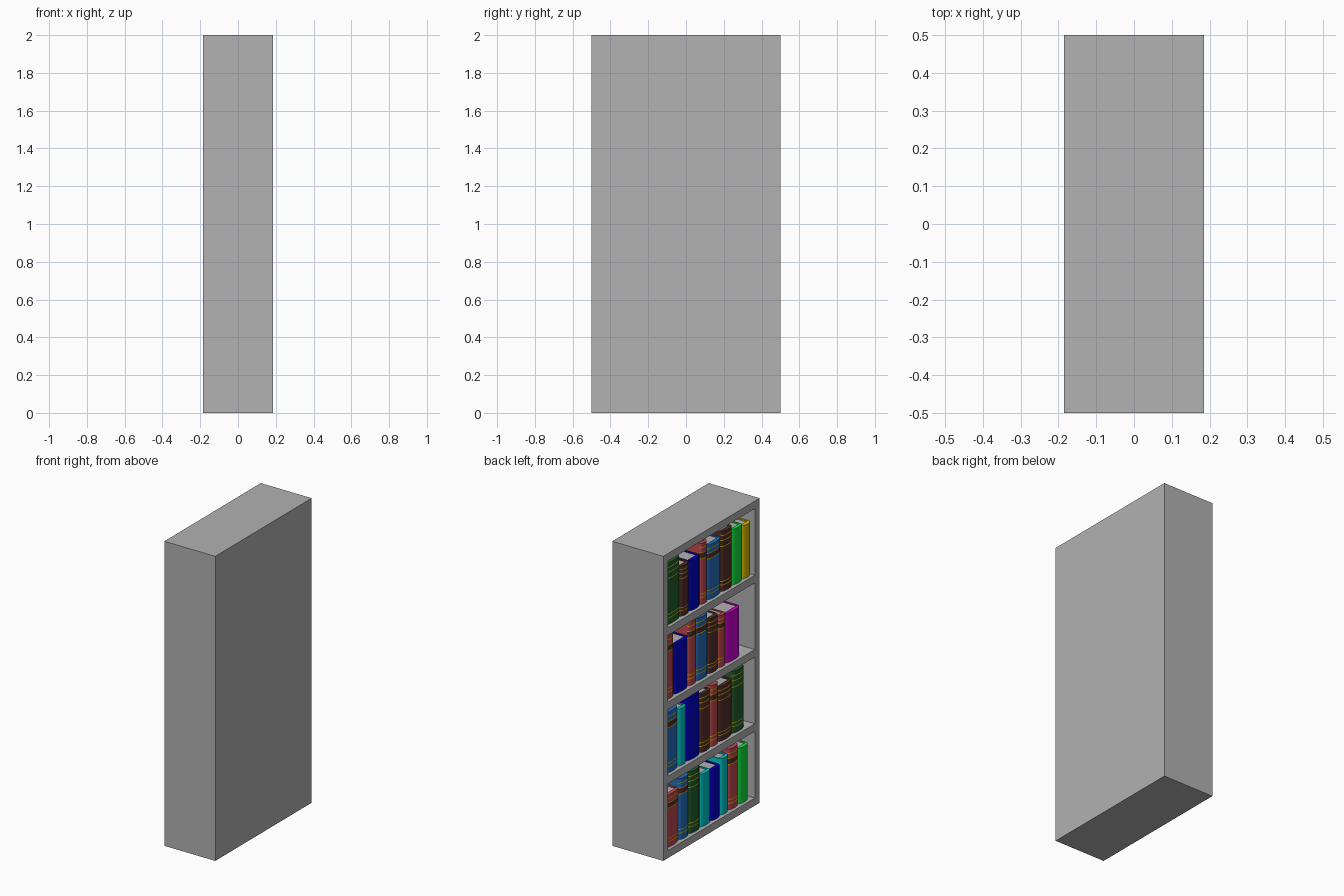
import bpy, bmesh, math

if "Cube" in bpy.data.objects:
    bpy.data.objects.remove(bpy.data.objects["Cube"])


def srgb(r, g, b):
    lin = [((c / 255 + 0.055) / 1.055) ** 2.4 if c > 10 else c / 255 / 12.92 for c in (r, g, b)]
    return (*lin, 1)


COLOURS = {
    "grey": (178, 178, 178), "dark_green": (32, 92, 42), "brown": (84, 46, 42),
    "dark_blue": (0, 0, 200), "red": (190, 72, 76), "blue": (36, 110, 186),
    "green": (18, 222, 60), "yellow": (214, 190, 0), "cyan": (0, 200, 200),
    "magenta": (200, 0, 208),
}
MATS = {}
for name, rgb in COLOURS.items():
    MATS[name] = bpy.data.materials.new(name)
    MATS[name].diffuse_color = srgb(*rgb)


def finish(bm, name, mats):
    bmesh.ops.recalc_face_normals(bm, faces=bm.faces)
    me = bpy.data.meshes.new(name)
    bm.to_mesh(me)
    bm.free()
    for m in mats:
        me.materials.append(MATS[m])
    ob = bpy.data.objects.new(name, me)
    bpy.context.collection.objects.link(ob)
    return ob


def box(name, x, y, z, mat="grey"):
    bm = bmesh.new()
    bmesh.ops.create_cube(bm, size=1)
    for v in bm.verts:
        v.co = [lo + (hi - lo) * (c + 0.5) for c, (lo, hi) in zip(v.co, (x, y, z))]
    return finish(bm, name, [mat])


# Case: sides, back, shelves
HX, HY, T, BACK = 0.185, 0.5, 0.05, 0.03
PITCH = (2 - T) / 4
box("left_side", (-HX, HX), (HY - T, HY), (0, 2))
box("right_side", (-HX, HX), (-HY, -HY + T), (0, 2))
box("back_panel", (HX - BACK, HX), (-HY + T, HY - T), (0, 2))
for i in range(5):
    box(f"shelf_{i}", (-HX, HX - BACK), (-HY + T, HY - T), (i * PITCH, i * PITCH + T))

# Books: rounded spine and two boards as one U profile, plus page block
TIP, DEPTH, BOARD = -0.165, 0.27, 0.008
BANDED = {"red", "brown", "dark_green", "blue"}
LABELLED = {"red", "blue"}


def book(name, colour, y_hi, y_lo, z0, height):
    h = (y_hi - y_lo) / 2 - 0.001
    yc = (y_hi + y_lo) / 2
    bulge = min(0.02, h * 0.5)
    prof = []
    for k in range(9):
        a = math.pi * (k / 8 - 0.5)
        prof.append((bulge * (1 - math.cos(a)), h * math.sin(a)))
    inner = bulge + 0.006
    i_h = h - BOARD
    prof += [(DEPTH, h), (DEPTH, i_h), (inner, i_h),
             (inner, -i_h), (DEPTH, -i_h), (DEPTH, -h)]

    # levels: (top fraction, material of spine below it)
    levels = [(1, 0)]
    if colour in BANDED:
        label = 2 if colour in LABELLED else 0
        levels = []
        for f, below, width in ((0.10, 0, 0.013), (0.16, 0, 0.013), (0.74, 0, 0.013),
                                (0.84, label, 0.013), (0.92, 0, 0.013)):
            levels += [(f, below), (f + width, 1)]
        levels.append((1, 0))

    bm = bmesh.new()
    n = len(prof)
    ring = [bm.verts.new((TIP + x, yc + y, z0)) for x, y in prof]
    bm.faces.new(ring)
    for frac, mat in levels:
        new = [bm.verts.new((TIP + x, yc + y, z0 + frac * height)) for x, y in prof]
        for k in range(n):
            f = bm.faces.new((ring[k], ring[(k + 1) % n], new[(k + 1) % n], new[k]))
            f.smooth = True
            if k < 8:
                f.material_index = mat
        ring = new
    bm.faces.new(ring)
    ob = finish(bm, name + "_cover", [colour, "yellow", "brown"])
    ob.data.set_sharp_from_angle(angle=math.radians(40))

    box(name + "_pages", (TIP + inner, TIP + DEPTH - 0.008), (yc - i_h, yc + i_h),
        (z0 + 0.006, z0 + height - 0.008))


# Rows from bottom: (colour, far edge measured from the left, height)
ROWS = [
    [("red", 0.206, 0.345), ("blue", 0.31, 0.40), ("dark_green", 0.425, 0.405),
     ("cyan", 0.53, 0.345), ("dark_blue", 0.633, 0.335), ("cyan", 0.717, 0.37),
     ("red", 0.82, 0.40), ("green", 0.925, 0.365)],
    [("blue", 0.196, 0.40), ("cyan", 0.28, 0.375), ("dark_blue", 0.425, 0.42),
     ("brown", 0.53, 0.385), ("red", 0.613, 0.40), ("brown", 0.758, 0.36),
     ("dark_green", 0.883, 0.405)],
    [("red", 0.154, 0.42), ("dark_blue", 0.30, 0.33), ("red", 0.383, 0.42),
     ("blue", 0.508, 0.41), ("brown", 0.613, 0.36), ("red", 0.686, 0.34),
     ("magenta", 0.84, 0.325)],
    [("dark_green", 0.217, 0.405), ("brown", 0.31, 0.33), ("dark_blue", 0.425, 0.33),
     ("red", 0.497, 0.40), ("blue", 0.643, 0.36), ("brown", 0.758, 0.395),
     ("green", 0.862, 0.365), ("yellow", 0.946, 0.35)],
]
for r, row in enumerate(ROWS):
    start = T
    for b, (colour, end, height) in enumerate(row):
        book(f"book_{r}_{b}", colour, HY - start, HY - end, r * PITCH + T, height)
        start = end

for m in bpy.data.materials:
    if m.users and not m.is_grease_pencil:
        m.use_nodes = True
        m.node_tree.nodes["Principled BSDF"].inputs["Base Color"].default_value = m.diffuse_color
